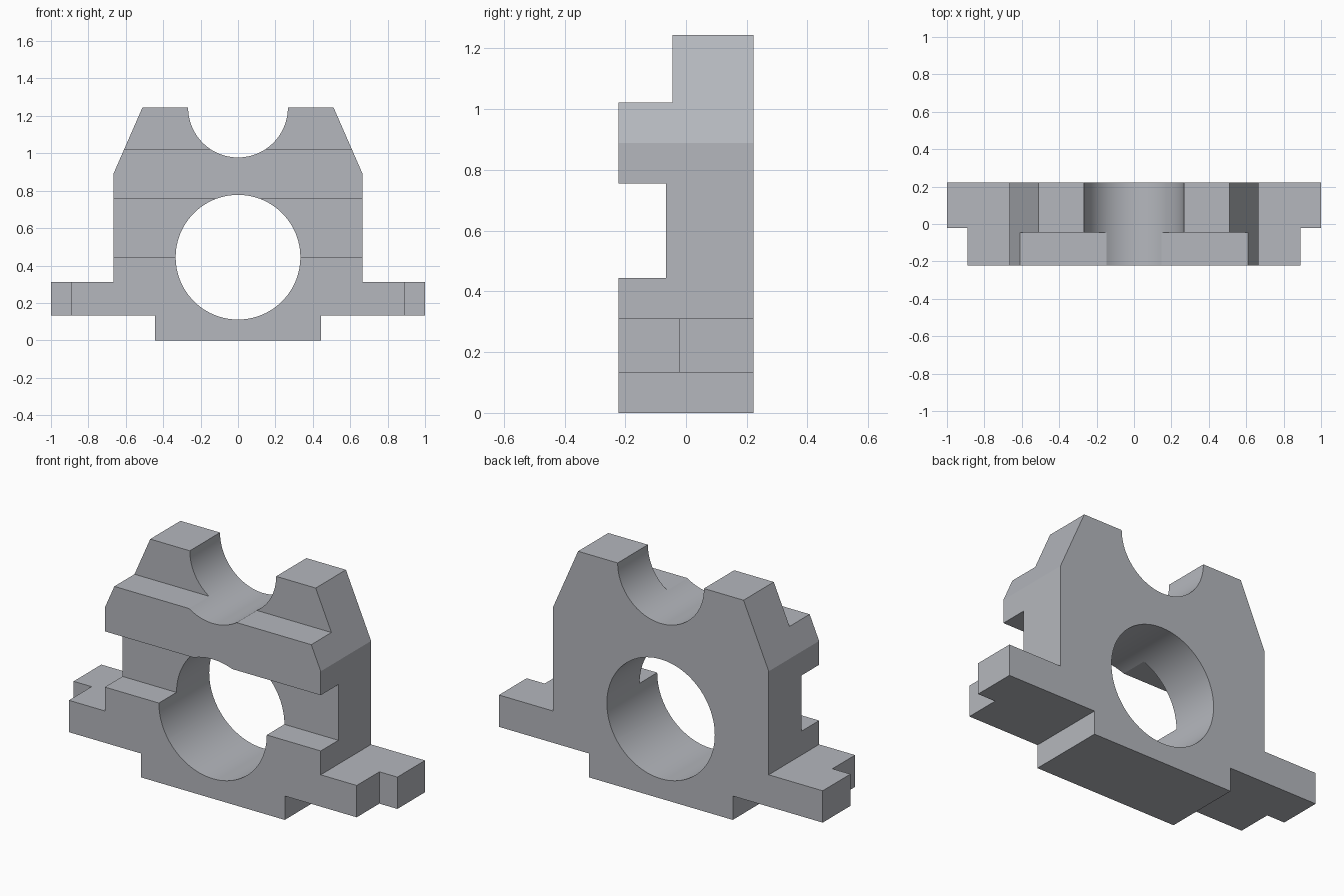
import bpy, bmesh
from math import pi, cos, sin, radians

if "Cube" in bpy.data.objects:
    bpy.data.objects.remove(bpy.data.objects["Cube"])

U = 1 / 45  # all dimensions below are whole design units


def extrude_profile(name, points, y0, y1):
    """Solid made from an (x, z) outline extruded along y."""
    bm = bmesh.new()
    face = bm.faces.new([bm.verts.new((x * U, y0 * U, z * U)) for x, z in points])
    ext = bmesh.ops.extrude_face_region(bm, geom=[face])
    moved = [v for v in ext["geom"] if isinstance(v, bmesh.types.BMVert)]
    bmesh.ops.translate(bm, verts=moved, vec=(0, (y1 - y0) * U, 0))
    bmesh.ops.recalc_face_normals(bm, faces=bm.faces)
    mesh = bpy.data.meshes.new(name)
    bm.to_mesh(mesh)
    bm.free()
    obj = bpy.data.objects.new(name, mesh)
    bpy.context.collection.objects.link(obj)
    return obj


def box_cutter(name, x0, x1, y0, y1, z0, z1):
    return extrude_profile(name, [(x0, z0), (x1, z0), (x1, z1), (x0, z1)], y0, y1)


def arc(cx, cz, r, a0, a1, n):
    return [(cx + r * cos(a0 + (a1 - a0) * i / n),
             cz + r * sin(a0 + (a1 - a0) * i / n)) for i in range(n + 1)]


# Main block outline: foot, flanges, tapered shoulders and the round saddle
right = [(20, 0), (20, 6), (45, 6), (45, 14), (30, 14), (30, 40), (23, 56)]
left = [(-x, z) for x, z in reversed(right)]
saddle = arc(0, 56, 12, 0, -pi, 48)
block = extrude_profile("bearing_block", right + saddle + left, -10, 10)

# Blue-grey metal
metal = bpy.data.materials.new("blue_grey_metal")
metal.diffuse_color = (0.46, 0.475, 0.51, 1)
metal.use_nodes = True
metal.node_tree.nodes["Principled BSDF"].inputs["Base Color"].default_value = metal.diffuse_color
block.data.materials.append(metal)

# Through bore, front slot, upper front step and flange corner notches
cutters = [
    extrude_profile("bore_cutter", arc(0, 20, 15, 0, 2 * pi, 96)[:-1], -20, 20),
    box_cutter("slot_cutter", -36, 36, -20, -3, 20, 34),
    box_cutter("step_cutter", -36, 36, -20, -2, 46, 70),
]
for side in (-1, 1):
    x0, x1 = sorted((side * 40, side * 54))
    cutters.append(box_cutter("corner_cutter", x0, x1, -20, -1, 2, 18))

bpy.context.view_layer.objects.active = block
block.select_set(True)
for cutter in cutters:
    cutter.hide_render = True
    cutter.data.materials.append(metal)
    mod = block.modifiers.new(cutter.name, 'BOOLEAN')
    mod.operation = 'DIFFERENCE'
    mod.solver = 'EXACT'
    mod.object = cutter
    bpy.ops.object.modifier_apply(modifier=mod.name)
    bpy.data.objects.remove(cutter)

# Smooth the bore and saddle while keeping machined edges crisp
bpy.ops.object.shade_smooth_by_angle(angle=radians(20))
